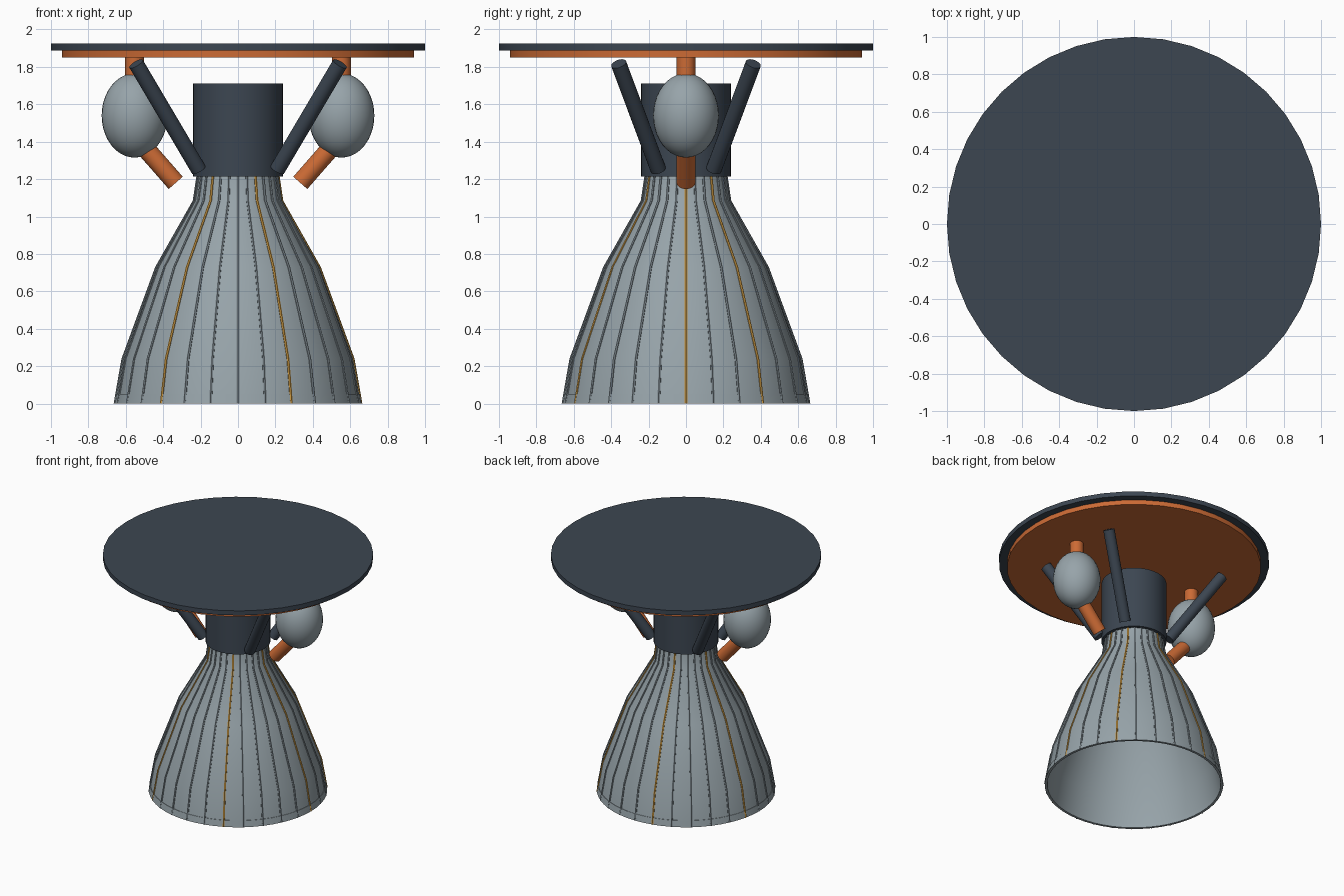
import bpy, bmesh, math
from mathutils import Vector

if "Cube" in bpy.data.objects:
    bpy.data.objects.remove(bpy.data.objects["Cube"])


def material(name, rgb):
    m = bpy.data.materials.new(name)
    m.diffuse_color = (*rgb, 1)
    m.use_nodes = True
    m.node_tree.nodes["Principled BSDF"].inputs["Base Color"].default_value = m.diffuse_color
    return m


SLATE = material("dark_slate", (0.045, 0.061, 0.083))
STEEL = material("pale_steel", (0.31, 0.37, 0.40))
RIB = material("rib_steel", (0.20, 0.24, 0.265))
ORANGE = material("copper_orange", (0.60, 0.145, 0.035))
GOLD = material("gold", (0.55, 0.29, 0.05))


def finish(obj, name, mat, smooth=True):
    obj.name = name
    obj.data.name = name
    obj.data.materials.clear()
    obj.data.materials.append(mat)
    if smooth:
        bpy.ops.object.select_all(action='DESELECT')
        obj.select_set(True)
        bpy.context.view_layer.objects.active = obj
        bpy.ops.object.shade_smooth_by_angle(angle=math.radians(35))
    return obj


def mesh_object(name, bm, mat, smooth=True):
    bmesh.ops.recalc_face_normals(bm, faces=bm.faces)
    me = bpy.data.meshes.new(name)
    bm.to_mesh(me)
    bm.free()
    obj = bpy.data.objects.new(name, me)
    bpy.context.collection.objects.link(obj)
    return finish(obj, name, mat, smooth)


def rod(name, a, b, radius, mat, sides=24):
    """Capped cylinder between two points."""
    a, b = Vector(a), Vector(b)
    d = b - a
    bpy.ops.mesh.primitive_cylinder_add(vertices=sides, radius=radius, depth=d.length,
                                        location=(a + b) / 2)
    obj = bpy.context.object
    obj.rotation_euler = d.to_track_quat('Z', 'Y').to_euler()
    return finish(obj, name, mat)


def lathe(name, loop, sides, mat):
    """Revolve a closed (radius, z) loop around the z axis."""
    bm = bmesh.new()
    rings = []
    for i in range(sides):
        t = math.tau * i / sides
        rings.append([bm.verts.new((r * math.cos(t), r * math.sin(t), z)) for r, z in loop])
    n = len(loop)
    for i in range(sides):
        p, q = rings[i], rings[(i + 1) % sides]
        for j in range(n):
            k = (j + 1) % n
            bm.faces.new((p[j], q[j], q[k], p[k]))
    return mesh_object(name, bm, mat)


# Mounting plates and combustion chamber
rod("mount_plate", (0, 0, 1.888), (0, 0, 1.925), 1.0, SLATE, 40)
rod("lower_plate", (0, 0, 1.85), (0, 0, 1.888), 0.94, ORANGE, 40)
rod("chamber", (0, 0, 1.215), (0, 0, 1.712), 0.24, SLATE, 40)

# Bell nozzle: open thin-walled shell
PROFILE = [(0.657, 0.0), (0.615, 0.24), (0.435, 0.73), (0.234, 1.085), (0.214, 1.22)]
inner = [(r - 0.014, z) for r, z in reversed(PROFILE)]
lathe("nozzle_bell", PROFILE + inner, 56, STEEL)

# Rim band round the mouth
lathe("nozzle_rim", [(0.661, 0), (0.652, 0.05), (0.635, 0.05), (0.642, 0)], 56, STEEL)

# Cooling ribs along the bell, every fifth one gold
RIBS, W = 28, 0.008
for i in range(RIBS):
    t = -math.tau * i / RIBS
    out = Vector((math.cos(t), math.sin(t), 0))
    side = Vector((-math.sin(t), math.cos(t), 0))
    bm = bmesh.new()
    rings = []
    for r, z in PROFILE:
        ring = []
        for s in range(6):
            a = math.tau * s / 6
            p = out * (r + W * math.cos(a)) + side * (W * math.sin(a)) + Vector((0, 0, z))
            ring.append(bm.verts.new(p))
        rings.append(ring)
    for lo, hi in zip(rings, rings[1:]):
        for s in range(6):
            bm.faces.new((lo[s], lo[(s + 1) % 6], hi[(s + 1) % 6], hi[s]))
    bm.faces.new(rings[0])
    bm.faces.new(rings[-1])
    gold = i % 5 == 0
    mesh_object(f"{'gold' if gold else 'steel'}_rib_{i}", bm, GOLD if gold else RIB)

for sx, label in ((-1, "left"), (1, "right")):
    # Egg-shaped tank with feed pipes above and below
    bpy.ops.mesh.primitive_uv_sphere_add(segments=32, ring_count=20, radius=1,
                                         location=(sx * 0.553, 0, 1.54))
    tank = bpy.context.object
    tank.scale = (0.176, 0.176, 0.225)
    finish(tank, f"{label}_tank", STEEL)
    rod(f"{label}_top_pipe", (sx * 0.553, 0, 1.68), (sx * 0.553, 0, 1.852), 0.05, ORANGE)
    rod(f"{label}_feed_pipe", (sx * 0.53, 0, 1.405), (sx * 0.333, 0, 1.18), 0.05, ORANGE)
    # Slanted support struts
    for sy, end in ((-1, "front"), (1, "back")):
        rod(f"{end}_{label}_strut", (sx * 0.21, sy * 0.148, 1.25),
            (sx * 0.545, sy * 0.36, 1.817), 0.042, SLATE, 20)
